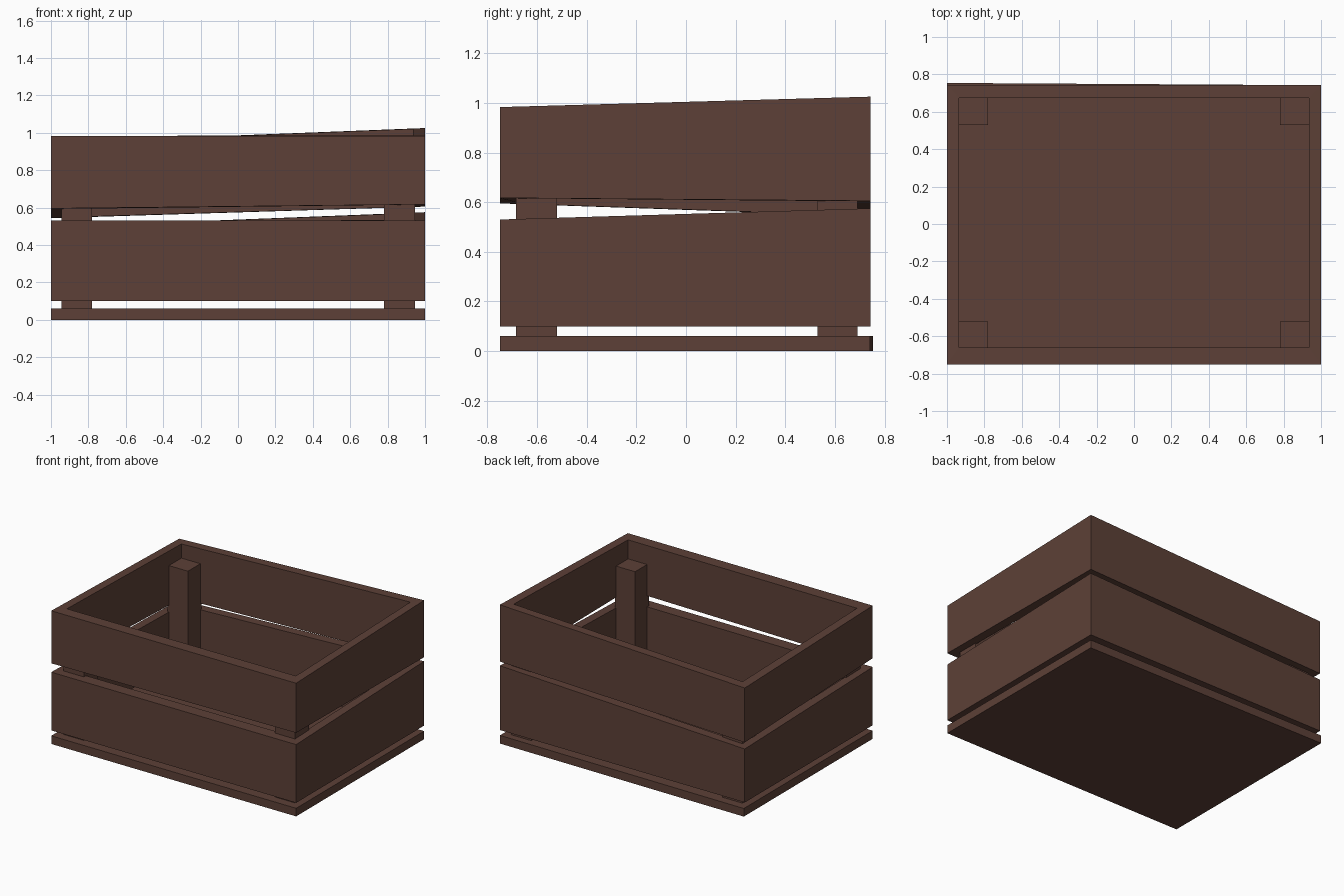
import bpy
import bmesh

cube = bpy.data.objects.get("Cube")
if cube:
    bpy.data.objects.remove(cube, do_unlink=True)

wood = bpy.data.materials.new("dark_brown_wood")
wood.use_nodes = True
BROWN = (0.109, 0.0513, 0.0382, 1)
wood.diffuse_color = BROWN
wood.node_tree.nodes["Principled BSDF"].inputs["Base Color"].default_value = BROWN

BACK = 0.743


def finish(name, bm):
    bmesh.ops.recalc_face_normals(bm, faces=bm.faces)
    mesh = bpy.data.meshes.new(name)
    bm.to_mesh(mesh)
    bm.free()
    mesh.materials.append(wood)
    obj = bpy.data.objects.new(name, mesh)
    bpy.context.collection.objects.link(obj)
    return obj


def box(name, x0, x1, y0, y1, z0, z1):
    bm = bmesh.new()
    bmesh.ops.create_cube(bm, size=1)
    for v in bm.verts:
        v.co.x = x1 if v.co.x > 0 else x0
        v.co.y = y1 if v.co.y > 0 else y0
        v.co.z = z1 if v.co.z > 0 else z0
    return finish(name, bm)


def corner_blend(heights, x, y):
    """Height at x, y from corners: front -x, front +x, back +x, back -x."""
    u, v = (x + 1) / 2, (y + 0.75) / (BACK + 0.75)
    front = heights[0] * (1 - u) + heights[1] * u
    back = heights[3] * (1 - u) + heights[2] * u
    return front * (1 - v) + back * v


def board_ring(name, bottom, top):
    """Four boards joined at the corners, with uneven edges."""
    bm = bmesh.new()
    outer = [(-1, -0.75), (1, -0.75), (1, BACK), (-1, BACK)]
    inner = [(-0.935, -0.66), (0.935, -0.66), (0.935, 0.675), (-0.935, 0.675)]
    loops = [[bm.verts.new((x, y, corner_blend(h, x, y))) for x, y in outline]
             for outline, h in ((outer, bottom), (outer, top), (inner, top), (inner, bottom))]
    for a, b in zip(loops, loops[1:] + loops[:1]):
        for i in range(4):
            j = (i + 1) % 4
            bm.faces.new((a[i], a[j], b[j], b[i]))
    return finish(name, bm)


# Floor, slightly skewed along its back edge
floor = box("floor_panel", -1, 1, -0.75, 0.742, 0, 0.06)
for v in floor.data.vertices:
    if v.co.x < 0 and v.co.y > 0:
        v.co.y = 0.754

# Board rings
board_ring("lower_boards", (0.10, 0.10, 0.10, 0.10), (0.53, 0.53, 0.575, 0.495))
board_ring("upper_boards", (0.595, 0.617, 0.605, 0.543), (0.983, 0.983, 1.025, 0.945))

# Corner posts
for side, sx in (("right", -1), ("left", 1)):
    for end, y0, y1 in (("front", -0.685, -0.52), ("back", 0.53, 0.69)):
        x0, x1 = sorted((sx * 0.945, sx * 0.78))
        box(f"{end}_{side}_post", x0, x1, y0, y1, 0.05, 0.845)
